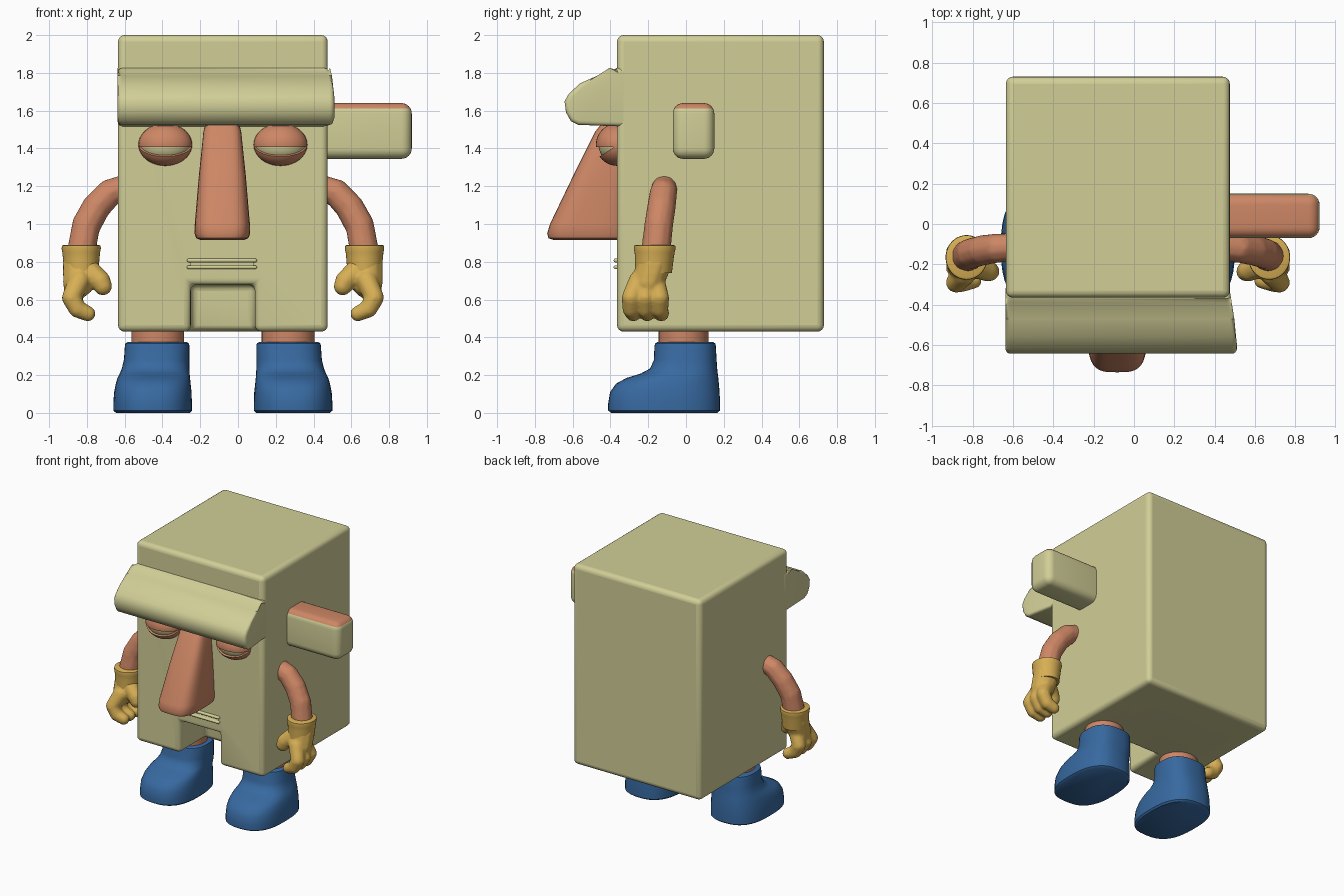
import bpy, bmesh, math
from mathutils import Vector, Matrix

if "Cube" in bpy.data.objects:
    bpy.data.objects.remove(bpy.data.objects["Cube"], do_unlink=True)

AXIS = -0.08  # mirror plane of the body


def material(name, r, g, b):
    m = bpy.data.materials.new(name)
    m.use_nodes = True
    m.diffuse_color = (r, g, b, 1)
    m.node_tree.nodes["Principled BSDF"].inputs["Base Color"].default_value = (r, g, b, 1)
    return m


STONE = material("pale olive", 0.64, 0.62, 0.31)
SKIN = material("terracotta skin", 0.61, 0.24, 0.13)
GLOVE = material("mustard glove", 0.68, 0.43, 0.09)
BLUE = material("blue boot", 0.038, 0.141, 0.352)


def finish(bm, name, *mats):
    bmesh.ops.recalc_face_normals(bm, faces=bm.faces)
    mesh = bpy.data.meshes.new(name)
    bm.to_mesh(mesh)
    bm.free()
    for m in mats:
        mesh.materials.append(m)
    ob = bpy.data.objects.new(name, mesh)
    bpy.context.collection.objects.link(ob)
    bpy.ops.object.select_all(action='DESELECT')
    ob.select_set(True)
    bpy.context.view_layer.objects.active = ob
    bpy.ops.object.shade_smooth_by_angle(angle=math.radians(40))
    return ob


def box(lo, hi, bevel=0.0, segments=4):
    bm = bmesh.new()
    lo, hi = Vector(lo), Vector(hi)
    bmesh.ops.create_cube(bm, size=1, matrix=Matrix.Translation((lo + hi) / 2) @ Matrix.Diagonal((*(hi - lo), 1)))
    if bevel:
        bmesh.ops.bevel(bm, geom=bm.edges[:], offset=bevel, segments=segments, profile=0.5, affect='EDGES')
    return bm


def loft(name, rings, mat, power=2.0, sides=40):
    """Stack rounded rings: (x centre, half width, y front, y back, z)."""
    bm = bmesh.new()
    loops = []
    for cx, rx, y0, y1, z in rings:
        loop = []
        for i in range(sides):
            a = math.tau * i / sides
            c, s = math.cos(a), math.sin(a)
            px = math.copysign(abs(c) ** (2 / power), c) * rx
            py = math.copysign(abs(s) ** (2 / power), s) * (y1 - y0) / 2
            loop.append(bm.verts.new((cx + px, (y0 + y1) / 2 + py, z)))
        loops.append(loop)
    for a, b in zip(loops, loops[1:]):
        for i in range(sides):
            j = (i + 1) % sides
            bm.faces.new((a[i], a[j], b[j], b[i]))
    bm.faces.new(loops[0])
    bm.faces.new(loops[-1])
    return finish(bm, name, mat)


def blob(name, chains, mat, voxel=0.01):
    """Soft shape fused from chains of (x, y, z, radius) points."""
    bm = bmesh.new()
    for chain in chains:
        for a, b in zip(chain, chain[1:]):
            for i in range(9):
                p = Vector(a).lerp(Vector(b), i / 8)
                bmesh.ops.create_icosphere(bm, subdivisions=2, radius=p[3], matrix=Matrix.Translation(p[:3]))
    ob = finish(bm, name, mat)
    remesh = ob.modifiers.new("fuse", 'REMESH')
    remesh.mode, remesh.voxel_size, remesh.use_smooth_shade = 'VOXEL', voxel, True
    smooth = ob.modifiers.new("soften", 'SMOOTH')
    smooth.factor, smooth.iterations = 0.5, 4
    return ob


def apply(ob, kind, **settings):
    bpy.context.view_layer.objects.active = ob
    mod = ob.modifiers.new("step", kind)
    for key, value in settings.items():
        setattr(mod, key, value)
    bpy.ops.object.modifier_apply(modifier=mod.name)


def cut(ob, lo, hi):
    cutter = finish(box(lo, hi), "cutter", STONE)
    cutter.hide_render = True
    apply(ob, 'BOOLEAN', operation='DIFFERENCE', solver='EXACT', object=cutter)
    bpy.data.objects.remove(cutter, do_unlink=True)


# Block body with the notch between the legs and the mouth slit
body = finish(box((-0.635, -0.365, 0.43), (0.475, 0.73, 2.0)), "body", STONE)
cut(body, (-0.25, -0.6, 0.3), (0.09, -0.05, 0.68))
apply(body, 'BEVEL', width=0.035, segments=4, limit_method='ANGLE')
cut(body, (-0.25, -0.6, 0.781), (0.08, -0.32, 0.797))
bpy.ops.object.select_all(action='DESELECT')
body.select_set(True)
bpy.ops.object.shade_smooth_by_angle(angle=math.radians(40))

# Lips
for name, z in (("upper_lip", 0.797), ("lower_lip", 0.761)):
    finish(box((-0.27, -0.383, z), (0.1, -0.33, z + 0.02), 0.009, 3), name, STONE)

# Overhanging brow, extruded sideways from its profile
profile = [(-0.3, 1.83), (-0.37, 1.825), (-0.39, 1.805), (-0.47, 1.785), (-0.56, 1.745), (-0.62, 1.69),
           (-0.643, 1.65), (-0.635, 1.59), (-0.61, 1.545), (-0.57, 1.525), (-0.3, 1.515)]
bm = bmesh.new()
ends = [[bm.verts.new((x + (0.04 * min(1, (-0.3 - y) * 4) if x > 0 else 0), y, z)) for y, z in profile]
        for x in (-0.637, 0.47)]
for i in range(len(profile)):
    j = (i + 1) % len(profile)
    bm.faces.new((ends[0][i], ends[0][j], ends[1][j], ends[1][i]))
caps = [bm.faces.new(e) for e in ends]
rim = list({e for f in caps for e in f.edges})
bmesh.ops.bevel(bm, geom=rim, offset=0.025, segments=4, profile=0.5, affect='EDGES', clamp_overlap=True)
finish(bm, "brow", STONE)

# Side peg with a skin-coloured top
bm = box((0.42, -0.07, 1.345), (0.92, 0.15, 1.64), 0.055, 6)
bm.normal_update()
for f in bm.faces:
    f.material_index = int(f.normal.z > 0.4 and f.calc_center_median().x > 0.44)
finish(bm, "side_peg", STONE, SKIN)

# Wedge nose
loft("nose", [(-0.083, 0.115, -0.7, -0.3, 0.915), (-0.083, 0.138, -0.728, -0.3, 0.925),
              (-0.083, 0.147, -0.735, -0.3, 0.95), (-0.083, 0.146, -0.72, -0.3, 1.0),
              (-0.083, 0.125, -0.6, -0.3, 1.25), (-0.083, 0.1, -0.48, -0.3, 1.49),
              (-0.083, 0.085, -0.44, -0.3, 1.54)], SKIN, 3.5)


def ball(centre, radii):
    bm = bmesh.new()
    bmesh.ops.create_uvsphere(bm, u_segments=32, v_segments=20, radius=1,
                              matrix=Matrix.Translation(centre) @ Matrix.Diagonal((*radii, 1)))
    return bm


def lid(name, centre, point, normal):
    bm = ball(centre, (0.142, 0.112, 0.112))
    geom = bm.verts[:] + bm.edges[:] + bm.faces[:]
    res = bmesh.ops.bisect_plane(bm, geom=geom, plane_co=point, plane_no=normal, clear_outer=True)
    bmesh.ops.edgeloop_fill(bm, edges=[g for g in res["geom_cut"] if isinstance(g, bmesh.types.BMEdge)])
    finish(bm, name, SKIN)


for side, sign in (("left", 1), ("right", -1)):
    # Half-closed eyes
    eye = Vector((AXIS + sign * 0.305, -0.365, 1.42))
    finish(ball(eye, (0.132, 0.098, 0.1)), side + "_eyeball", STONE)
    lid(side + "_upper_lid", eye, (0, -0.4, 1.408), (0, 0, -1))
    lid(side + "_lower_lid", eye, (0, -0.4, 1.395), (0, -0.55, 0.83))

    def X(x):
        return AXIS + sign * (x - AXIS)

    def chain(*points):
        return [(X(x), y, z, r) for x, y, z, r in points]

    # Bent arm
    blob(side + "_arm", [chain((0.45, -0.115, 1.19, 0.07), (0.52, -0.12, 1.165, 0.074), (0.59, -0.13, 1.09, 0.077),
                               (0.645, -0.145, 0.99, 0.078), (0.67, -0.16, 0.85, 0.08))], SKIN)
    # Gloved hand: palm, three curled fingers, thumb
    hand = [chain((0.675, -0.17, 0.79, 0.096), (0.685, -0.2, 0.69, 0.085))]
    for y in (-0.29, -0.215, -0.14):
        hand.append(chain((0.68, (y - 0.2) / 2, 0.7, 0.06), (0.722, y, 0.61, 0.052),
                          (0.69, y, 0.55, 0.048), (0.635, y + 0.01, 0.525, 0.042)))
    hand.append(chain((0.64, -0.2, 0.76, 0.065), (0.57, -0.23, 0.7, 0.056), (0.555, -0.235, 0.67, 0.05)))
    blob(side + "_glove", hand, GLOVE)
    cx = X(0.67)
    loft(side + "_glove_cuff", [(cx, 0.09, -0.27, -0.075, 0.74), (cx, 0.097, -0.27, -0.065, 0.82),
                                (cx, 0.1, -0.272, -0.06, 0.85), (cx, 0.104, -0.276, -0.055, 0.87),
                                (cx, 0.102, -0.274, -0.057, 0.885), (cx, 0.092, -0.262, -0.068, 0.89)], GLOVE)

    # Ankle and boot
    loft(side + "_ankle", [(X(0.265), 0.14, -0.145, 0.12, 0.3), (X(0.265), 0.14, -0.145, 0.12, 0.46)], SKIN)
    loft(side + "_boot", [(X(0.29), 0.195, -0.395, 0.165, 0.0), (X(0.292), 0.208, -0.412, 0.18, 0.012),
                          (X(0.292), 0.208, -0.412, 0.18, 0.05), (X(0.291), 0.205, -0.402, 0.178, 0.11),
                          (X(0.289), 0.198, -0.37, 0.174, 0.155), (X(0.286), 0.192, -0.315, 0.171, 0.185),
                          (X(0.281), 0.185, -0.24, 0.168, 0.208), (X(0.276), 0.179, -0.19, 0.165, 0.235),
                          (X(0.271), 0.173, -0.17, 0.162, 0.28), (X(0.268), 0.171, -0.167, 0.158, 0.355),
                          (X(0.268), 0.168, -0.163, 0.155, 0.368), (X(0.268), 0.158, -0.153, 0.145, 0.374)],
         BLUE, 2.6)
